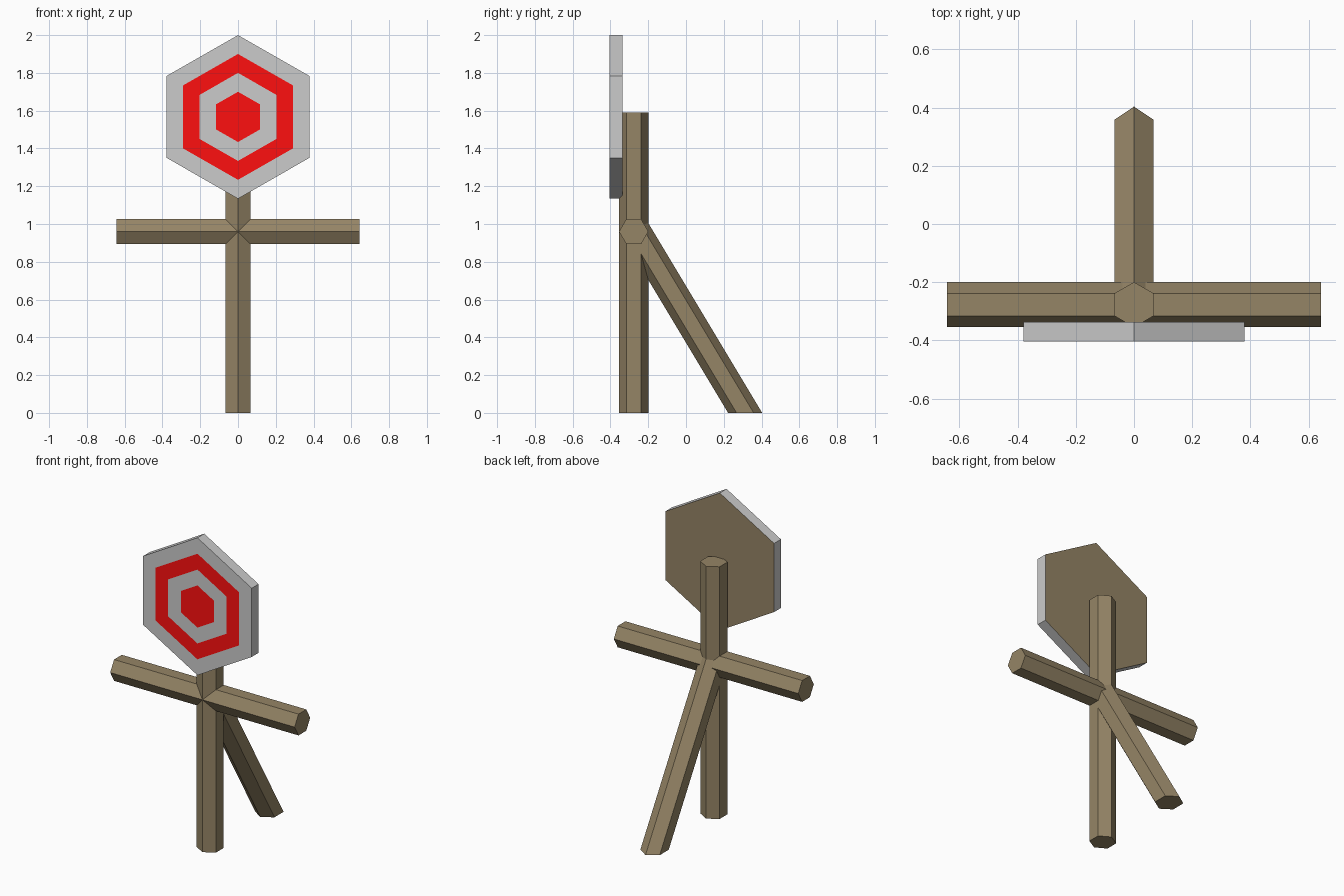
import bpy, bmesh
from math import sin, cos, pi

if "Cube" in bpy.data.objects:
    bpy.data.objects.remove(bpy.data.objects["Cube"])

R = 0.0775        # circumradius of the hexagonal poles
POST_Y = -0.277


def material(name, rgb):
    m = bpy.data.materials.new(name)
    m.diffuse_color = (*rgb, 1)
    m.use_nodes = True
    m.node_tree.nodes["Principled BSDF"].inputs["Base Color"].default_value = m.diffuse_color
    return m


wood = material("wood", (0.30, 0.233, 0.133))
red = material("red_paint", (1.0, 0.005, 0.005))
grey = material("grey_paint", (0.8, 0.8, 0.8))


def hexagon(r):
    # corners on the second axis, counter-clockwise
    return [(r * cos(pi / 2 + i * pi / 3), r * sin(pi / 2 + i * pi / 3)) for i in range(6)]


def finish(name, bm, mats):
    bmesh.ops.recalc_face_normals(bm, faces=bm.faces)
    me = bpy.data.meshes.new(name)
    bm.to_mesh(me)
    bm.free()
    for m in mats:
        me.materials.append(m)
    ob = bpy.data.objects.new(name, me)
    bpy.context.collection.objects.link(ob)
    return ob


def pole(name, start, end):
    # hexagonal bar; start and end place each corner of its two end caps
    bm = bmesh.new()
    a = [bm.verts.new(start(u, v)) for u, v in hexagon(R)]
    b = [bm.verts.new(end(u, v)) for u, v in hexagon(R)]
    bm.faces.new(a)
    bm.faces.new(b)
    for i in range(6):
        j = (i + 1) % 6
        bm.faces.new((a[i], a[j], b[j], b[i]))
    return finish(name, bm, [wood])


# upright post and crossbar
pole("post", lambda u, v: (u, POST_Y + v, 0), lambda u, v: (u, POST_Y + v, 1.59))
pole("crossbar", lambda u, v: (-0.643, POST_Y + v, 0.96 + u),
     lambda u, v: (0.643, POST_Y + v, 0.96 + u))

# rear strut: cut level at the ground and upright inside the post
SLOPE = 0.6
STRETCH = (1 + SLOPE ** 2) ** 0.5
FOOT_Y, JOIN_Y = 0.313, -0.24
pole("rear_strut", lambda u, v: (u, FOOT_Y + v * STRETCH, 0),
     lambda u, v: (u, JOIN_Y, (FOOT_Y + v * STRETCH - JOIN_Y) / SLOPE))

# target board: painted rings on the front, bare wood on the back
CZ, FRONT, BACK = 1.567, -0.404, -0.336
bm = bmesh.new()


def ring(r, y):
    # the board is very slightly wider than a regular hexagon
    return [bm.verts.new((u * 1.01, y, CZ + v)) for u, v in hexagon(r)]


loops = [ring(0.433, BACK)] + [ring(r, FRONT) for r in (0.433, 0.333, 0.233, 0.133)]
bm.faces.new(loops[0]).material_index = 2
for k, mat in enumerate((0, 0, 1, 0)):
    for i in range(6):
        j = (i + 1) % 6
        f = bm.faces.new((loops[k][i], loops[k][j], loops[k + 1][j], loops[k + 1][i]))
        f.material_index = mat
bm.faces.new(loops[4]).material_index = 1
finish("target_board", bm, [grey, red, wood])
